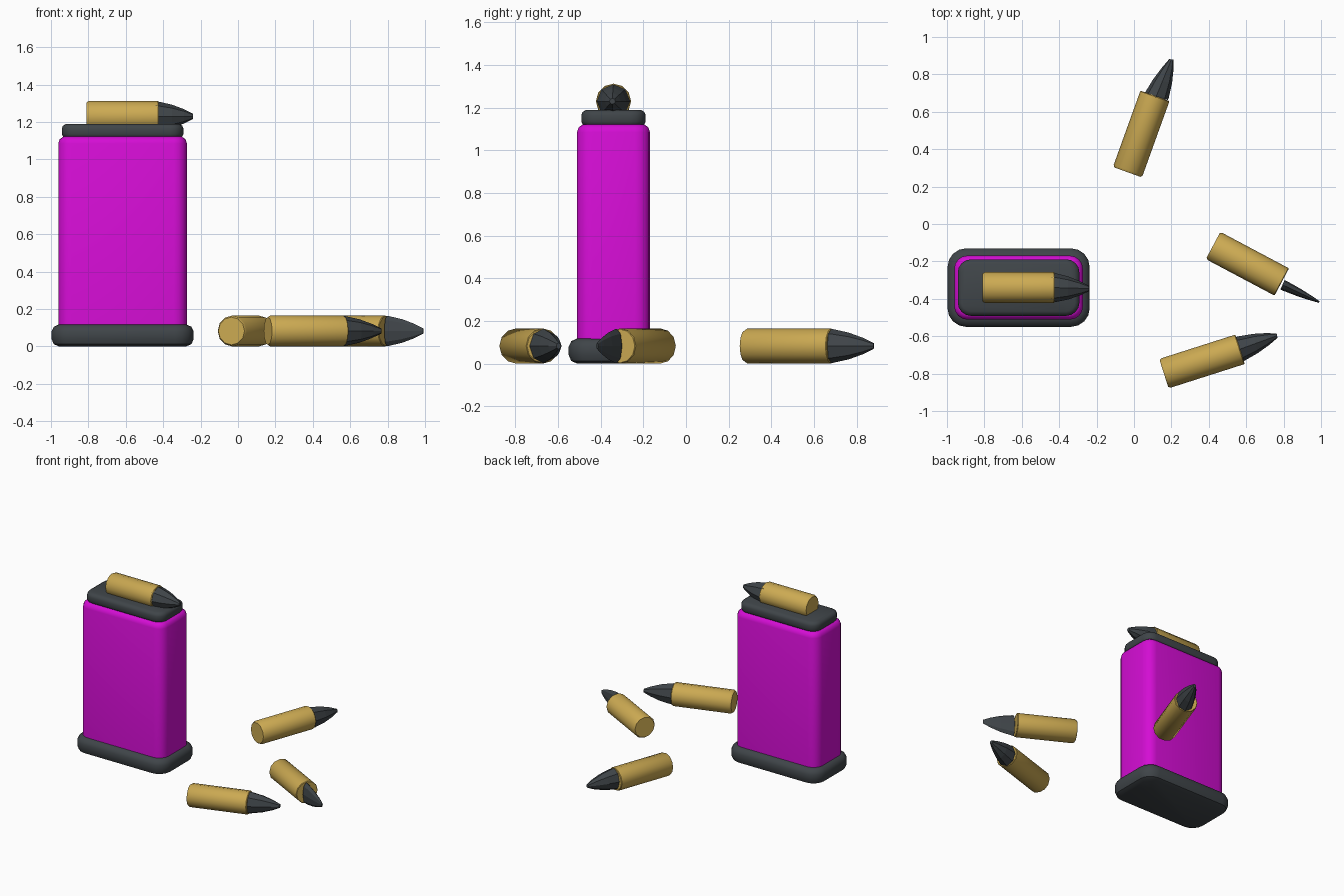
import bpy
import bmesh
from math import cos, sin, pi, radians
from mathutils import Vector

if "Cube" in bpy.data.objects:
    bpy.data.objects.remove(bpy.data.objects["Cube"])


def material(name, color):
    mat = bpy.data.materials.new(name)
    mat.use_nodes = True
    mat.diffuse_color = (*color, 1)
    bsdf = mat.node_tree.nodes["Principled BSDF"]
    bsdf.inputs["Base Color"].default_value = (*color, 1)
    bsdf.inputs["Roughness"].default_value = 0.6
    return mat


magenta = material("magenta", (0.66, 0.004, 0.66))
brass = material("brass", (0.60, 0.40, 0.085))
dark = material("dark grey", (0.050, 0.059, 0.066))


def loft(name, rings, mat, angle=None):
    """Skin a stack of equal rings and cap both ends."""
    bm = bmesh.new()
    loops = [[bm.verts.new(p) for p in ring] for ring in rings]
    n = len(loops[0])
    for low, high in zip(loops, loops[1:]):
        for i in range(n):
            j = (i + 1) % n
            bm.faces.new((low[i], low[j], high[j], high[i]))
    bm.faces.new(loops[0][::-1])
    bm.faces.new(loops[-1])
    bmesh.ops.recalc_face_normals(bm, faces=bm.faces)
    mesh = bpy.data.meshes.new(name)
    bm.to_mesh(mesh)
    bm.free()
    mesh.materials.append(mat)
    obj = bpy.data.objects.new(name, mesh)
    bpy.context.collection.objects.link(obj)
    if angle:
        bpy.ops.object.select_all(action='DESELECT')
        obj.select_set(True)
        bpy.context.view_layer.objects.active = obj
        bpy.ops.object.shade_smooth_by_angle(angle=radians(angle))
    return obj


def rounded_ring(center, half_x, half_y, radius, z, steps=4):
    """Rounded rectangle at height z."""
    points = []
    for k, (sx, sy) in enumerate(((1, 1), (-1, 1), (-1, -1), (1, -1))):
        for i in range(steps + 1):
            a = (k + i / steps) * pi / 2
            points.append((center[0] + sx * (half_x - radius) + radius * cos(a),
                           center[1] + sy * (half_y - radius) + radius * sin(a), z))
    return points


def rounded_block(name, half_x, half_y, radius, profile, mat):
    """Profile is a list of (inset, z)."""
    rings = [rounded_ring((-0.617, -0.34), half_x - d, half_y - d, radius - d, z)
             for d, z in profile]
    return loft(name, rings, mat, 40)


# Magazine: foot, body and top lip
rounded_block("magazine_base", 0.38, 0.21, 0.10,
              [(0.04, 0), (0.012, 0.012), (0, 0.04), (0, 0.08), (0.012, 0.105), (0.04, 0.118)], dark)
rounded_block("magazine_body", 0.344, 0.171, 0.07,
              [(0, 0.06), (0, 1.085), (0.008, 1.108), (0.028, 1.122)], magenta)
rounded_block("magazine_lip", 0.325, 0.151, 0.07,
              [(0.022, 1.11), (0.006, 1.122), (0, 1.135), (0, 1.165), (0.006, 1.18), (0.024, 1.19)], dark)


def ring(center, side, up, scale, count):
    return [center + scale * (side * cos(2 * pi * i / count) + up * sin(2 * pi * i / count))
            for i in range(count)]


def cartridge(name, z, back, front, tip_base, tip_end, tip_side):
    """Round case plus a tapering eight-sided tip that may be skewed."""
    up = Vector((0, 0, 0.0825))
    a, b = Vector((*back, z)), Vector((*front, z))
    axis = (b - a).normalized()
    side = axis.cross(Vector((0, 0, 1))) * 0.0825
    stations = [(a, 0.9), (a + axis * 0.012, 1), (b - axis * 0.004, 1), (b, 0.96)]
    loft(name + "_case", [ring(p, side, up, s, 12) for p, s in stations], brass, 35)
    c, d = Vector((*tip_base, z)), Vector((*tip_end, z))
    taper = [(-0.06, 0.98), (0.0, 0.97), (0.4, 0.76), (0.75, 0.46), (1, 0.17)]
    loft(name + "_tip", [ring(c.lerp(d, t), Vector((*tip_side, 0)), up, s, 8)
                         for t, s in taper], dark)


# One cartridge on the magazine and three on the ground
cartridge("top_cartridge", 1.23, (-0.81, -0.34), (-0.425, -0.34),
          (-0.43, -0.34), (-0.24, -0.345), (0, -0.082))
cartridge("back_cartridge", 0.0825, (-0.035, 0.277), (0.112, 0.685),
          (0.12, 0.685), (0.20, 0.88), (0.068, -0.01))
cartridge("front_cartridge", 0.0825, (0.16, -0.80), (0.567, -0.67),
          (0.572, -0.667), (0.765, -0.597), (0.016, -0.068))
cartridge("left_cartridge", 0.0825, (0.423, -0.115), (0.79, -0.31),
          (0.805, -0.33), (0.99, -0.417), (0.012, 0.026))
